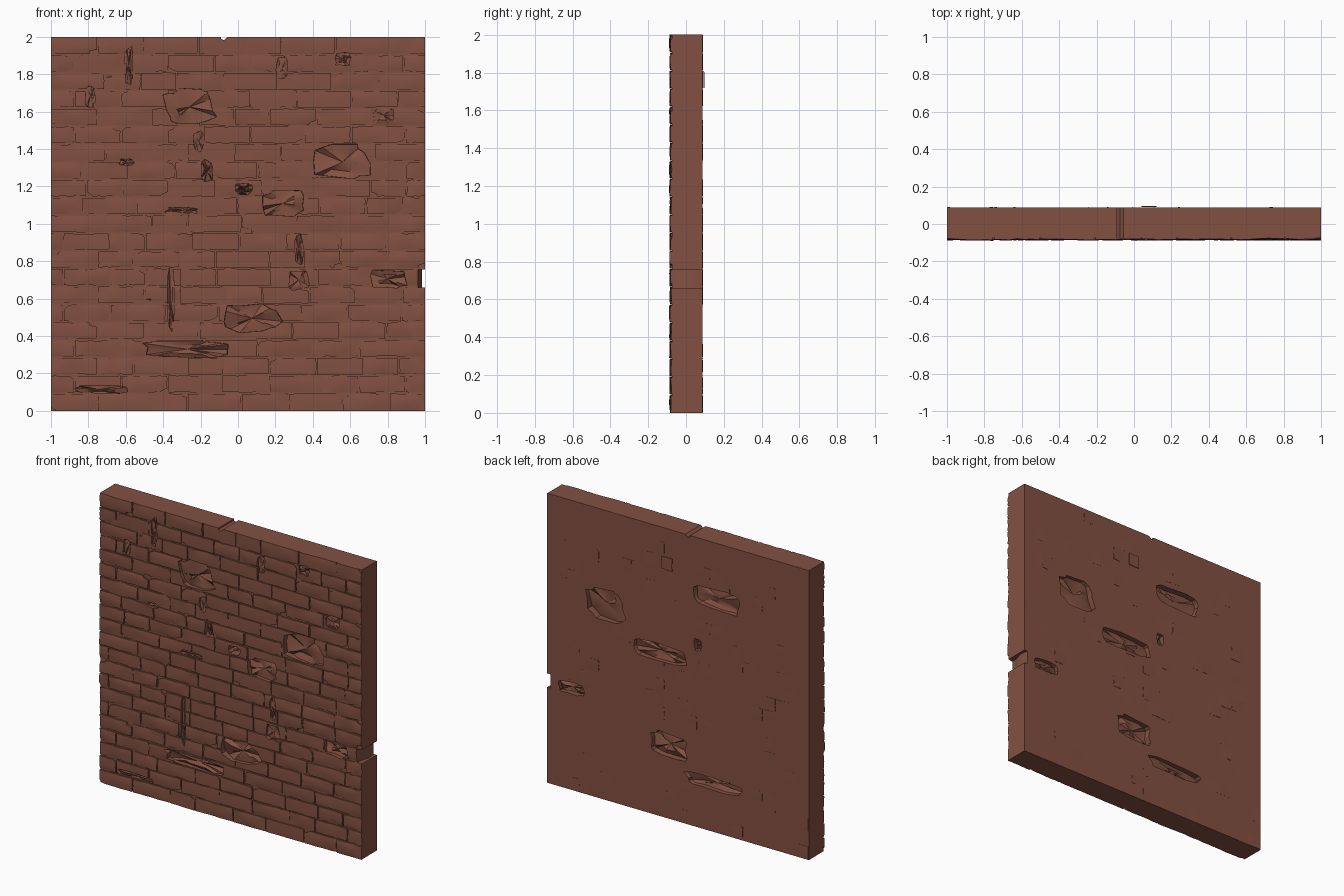
import bpy, bmesh, math, random
from mathutils import noise, Vector

if "Cube" in bpy.data.objects:
    bpy.data.objects.remove(bpy.data.objects["Cube"])

random.seed(7)
R = random.uniform

mat = bpy.data.materials.new("brick_brown")
mat.diffuse_color = (0.225, 0.082, 0.053, 1)
mat.use_nodes = True
mat.node_tree.nodes["Principled BSDF"].inputs["Base Color"].default_value = mat.diffuse_color

COURSES = 21
H = 2 / COURSES


def make_object(name, bm):
    bmesh.ops.recalc_face_normals(bm, faces=bm.faces)
    me = bpy.data.meshes.new(name)
    bm.to_mesh(me)
    bm.free()
    me.materials.append(mat)
    ob = bpy.data.objects.new(name, me)
    bpy.context.collection.objects.link(ob)
    return ob


def brick(bm, x0, x1, z0, z1, y_base, y_face, rough, tilt=0.0, chip=0.0):
    """Worn block: closed box whose outer face is a bumpy, chamfered grid."""
    nx, nz = 6, 4
    out = 1 if y_face > y_base else -1
    corner = random.choice([(0, 0), (nx, 0), (0, nz), (nx, nz)])
    face, back = {}, {}
    xm, zm = (x0 + x1) / 2, (z0 + z1) / 2
    for i in range(nx + 1):
        for j in range(nz + 1):
            x = x0 + (x1 - x0) * i / nx
            z = z0 + (z1 - z0) * j / nz
            edge = i in (0, nx) or j in (0, nz)
            y = y_face + out * tilt * (i / nx - 0.5)
            y += rough * noise.noise(Vector((x * 9, y_base, z * 9)))
            if edge:
                # worn border pulled inwards
                x += (xm - x) * R(0, 0.025) if 0 < abs(x) < 0.99 else 0
                z += (zm - z) * R(0, 0.10) if 0.01 < z < 1.99 else 0
                y -= out * R(0, rough)
                if (i, j) == corner and chip:
                    x += (xm - x) * chip
                    z += (zm - z) * chip
            face[i, j] = bm.verts.new((x, y, z))
            if edge:
                back[i, j] = bm.verts.new((x, y_base, z))
    for i in range(nx):
        for j in range(nz):
            bm.faces.new([face[i, j], face[i + 1, j], face[i + 1, j + 1], face[i, j + 1]])
    ring = ([(i, 0) for i in range(nx)] + [(nx, j) for j in range(nz)]
            + [(i, nz) for i in range(nx, 0, -1)] + [(0, j) for j in range(nz, 0, -1)])
    for a, b in zip(ring, ring[1:] + ring[:1]):
        bm.faces.new([face[a], face[b], back[b], back[a]])
    bm.faces.new([back[k] for k in ring])


def pit(bm, x0, x1, z0, z1, side, depth, n=14):
    """Jagged hole cutter with a broken, uneven floor."""
    cx, cz, hx, hz = (x0 + x1) / 2, (z0 + z1) / 2, (x1 - x0) / 2, (z1 - z0) / 2
    shape = []
    for k in range(n):
        a = 2 * math.pi * (k + R(-0.3, 0.3)) / n
        c, s, r = math.cos(a), math.sin(a), R(0.72, 1.0)
        shape.append((hx * r * math.copysign(abs(c) ** 0.6, c), hz * r * math.copysign(abs(s) ** 0.6, s)))

    def ring(scale, ys):
        return [bm.verts.new((cx + x * scale, side * y, cz + z * scale)) for (x, z), y in zip(shape, ys)]
    rings = [ring(1, [0.14] * n),
             ring(0.97, [0.085 - depth * R(0.45, 1.0) for _ in range(n)]),
             ring(0.55, [0.085 - depth * R(0.3, 1.1) for _ in range(n)])]
    for a, b in zip(rings, rings[1:]):
        for k in range(n):
            bm.faces.new([a[k], a[(k + 1) % n], b[(k + 1) % n], b[k]])
    mid = bm.verts.new((cx, side * (0.085 - depth * 0.7), cz))
    for k in range(n):
        bm.faces.new([rings[2][k], rings[2][(k + 1) % n], mid])
    bm.faces.new(rings[0])


def prism(bm, pts, axis, lo, hi):
    """Extruded polygon along y or z."""
    def put(u, v, w):
        return bm.verts.new((u, w, v) if axis == "y" else (u, v, w))
    a = [put(u, v, lo) for u, v in pts]
    b = [put(u, v, hi) for u, v in pts]
    n = len(pts)
    bm.faces.new(a)
    bm.faces.new(b)
    for k in range(n):
        bm.faces.new([a[k], a[(k + 1) % n], b[(k + 1) % n], b[k]])


# solid wall core
bm = bmesh.new()
prism(bm, [(-1, -0.074), (1, -0.074), (1, 0.087), (-1, 0.087)], "z", 0, 2)
core = make_object("wall_core", bm)

# front courses, staggered
bm = bmesh.new()
for row in range(COURSES):
    x = -1 - (row % 2) * 0.125
    while x < 0.97:
        nxt = x + random.choice([0.19, 0.25, 0.25, 0.29])
        if nxt > 0.93:
            nxt = 1.0
        a, b = max(x, -1), nxt
        worn = abs((a + b) / 2 - 0.05) < 0.5 and random.random() < 0.5
        g = 0.0008 if worn else R(0.0015, 0.004)
        if b - a > 0.03:
            brick(bm, a + (g if a > -1 else 0), b - (g if b < 1 else 0),
                  row * H + (g if row else 0), (row + 1) * H - (g if row < COURSES - 1 else 0),
                  -0.06, -0.084 + R(-0.002, 0.002), 0.002 if worn else 0.005,
                  tilt=R(-0.006, 0.006), chip=0 if random.random() < 0.6 else R(0.1, 0.35))
        x = nxt
front = make_object("front_bricks", bm)

# a few slightly proud blocks on the plain back
bm = bmesh.new()
for row in range(COURSES):
    for col in range(8):
        if random.random() < 0.4:
            x = -1 + col * 0.25 + (row % 2) * 0.1
            brick(bm, x + 0.004, min(x + 0.246, 0.999), row * H + 0.001, (row + 1) * H - 0.001,
                  0.07, 0.0865, 0.001, tilt=random.choice([-1, 1]) * R(0.002, 0.007))
brick(bm, 0.04, 0.12, 18 * H + 0.002, 19 * H - 0.002, 0.092, 0.097, 0.001)
back = make_object("back_blocks", bm)

# broken areas: x0, x1, z0, z1, depth
FRONT = [(0.39, 0.73, 1.22, 1.44, 0.045), (-0.42, -0.1, 1.52, 1.73, 0.035),
         (-0.02, 0.08, 1.15, 1.22, 0.08), (0.1, 0.38, 1.03, 1.19, 0.045),
         (-0.2, -0.13, 1.21, 1.35, 0.05), (-0.1, 0.25, 0.41, 0.58, 0.05),
         (-0.54, 0.0, 0.28, 0.38, 0.05), (0.68, 0.92, 0.65, 0.76, 0.045),
         (-0.9, -0.58, 0.09, 0.14, 0.025), (-0.64, -0.55, 1.31, 1.35, 0.03),
         (-0.38, -0.34, 0.4, 0.78, 0.02), (0.26, 0.39, 0.64, 0.76, 0.025),
         (0.3, 0.35, 0.77, 0.95, 0.02), (-0.24, -0.18, 1.38, 1.5, 0.02),
         (-0.61, -0.56, 1.72, 1.97, 0.02), (0.51, 0.61, 1.84, 1.92, 0.025),
         (0.72, 0.84, 1.53, 1.63, 0.02), (-0.82, -0.76, 1.62, 1.75, 0.02),
         (0.2, 0.27, 1.76, 1.9, 0.02), (-0.4, -0.2, 1.05, 1.09, 0.018)]
BACK = [(0.39, 0.73, 1.23, 1.46, 0.045), (-0.5, -0.08, 1.52, 1.69, 0.045),
        (-0.12, 0.38, 1.06, 1.2, 0.045), (-0.18, -0.12, 1.21, 1.31, 0.04),
        (-0.1, 0.25, 0.41, 0.6, 0.045), (-0.53, -0.02, 0.28, 0.38, 0.045),
        (0.7, 0.94, 0.65, 0.75, 0.04)]
bm = bmesh.new()
for side, pits in ((-1, FRONT), (1, BACK)):
    for x0, x1, z0, z1, d in pits:
        pit(bm, x0, x1, z0, z1, side, d)
# notch through the right edge, deeper towards the front
prism(bm, [(1.05, -0.15), (0.955, -0.15), (0.965, -0.04), (0.985, 0.03), (0.965, 0.15), (1.05, 0.15)],
      "z", 0.66, 0.755)
# crack over the top edge
prism(bm, [(-0.092, 2.05), (-0.092, 1.99), (-0.075, 1.982), (-0.055, 2.001), (-0.055, 2.05)], "y", -0.15, 0.15)
cutter = make_object("damage_cutter", bm)
cutter.hide_render = True

# carve damage and shade
for ob in (core, front, back):
    bpy.ops.object.select_all(action="DESELECT")
    bpy.context.view_layer.objects.active = ob
    ob.select_set(True)
    mod = ob.modifiers.new("damage", "BOOLEAN")
    mod.operation = "DIFFERENCE"
    mod.solver = "EXACT"
    mod.object = cutter
    bpy.ops.object.modifier_apply(modifier="damage")
    bpy.ops.object.shade_smooth_by_angle(angle=math.radians(30))
bpy.data.objects.remove(cutter)
